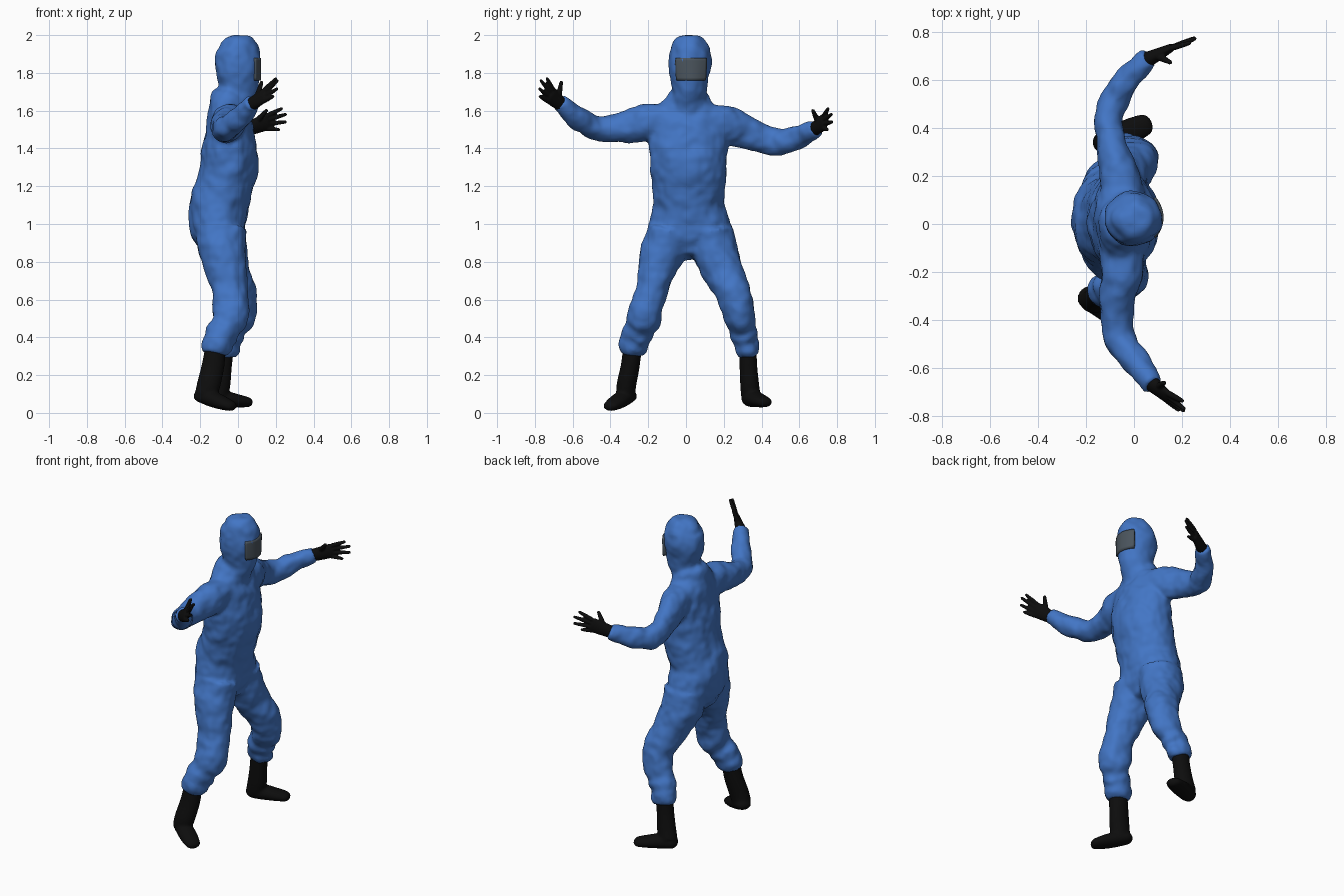
import bpy, bmesh, math
from mathutils import Vector


def material(name, rgb):
    m = bpy.data.materials.new(name)
    m.diffuse_color = (*rgb, 1)
    return m


BLUE = material("blue_fabric", (0.055, 0.18, 0.56))
BLACK = material("black_rubber", (0.004, 0.004, 0.004))
GLASS = material("dark_visor", (0.07, 0.09, 0.11))


def spline(p0, p1, p2, p3, t):
    return [0.5 * (2 * b + (c - a) * t + (2 * a - 5 * b + 4 * c - d) * t * t
                   + (3 * b - a - 3 * c + d) * t ** 3) for a, b, c, d in zip(p0, p1, p2, p3)]


def tube(bm, pts, ref=(1, 0, 0), rounded=False, seg=28, sub=5):
    """Smooth closed tube; points are x, y, z, radius along ref, radius across."""
    ext = [pts[0]] + list(pts) + [pts[-1]]
    path = [spline(*ext[i:i + 4], k / sub) for i in range(len(pts) - 1) for k in range(sub)]
    path.append(list(pts[-1]))
    centres = [Vector(p[:3]) for p in path]
    n = len(path)
    rings = []
    for i, p in enumerate(path):
        t = (centres[min(i + 1, n - 1)] - centres[max(i - 1, 0)]).normalized()
        rings.append((centres[i], t, p[3], p[4]))
    if rounded:
        for end in (0, -1):
            c, t, a, b = rings[end]
            for ang in (0.6, 1.1, 1.45):
                s = min(a, b) * math.sin(ang) * (1 if end else -1)
                r = (c + t * s, t, a * math.cos(ang), b * math.cos(ang))
                rings.append(r) if end else rings.insert(0, r)
    loops = []
    for c, t, a, b in rings:
        u = Vector(ref)
        u = (u - t * u.dot(t)).normalized()
        v = t.cross(u)
        loops.append([bm.verts.new(c + u * a * math.cos(2 * math.pi * k / seg)
                                   + v * b * math.sin(2 * math.pi * k / seg)) for k in range(seg)])
    for l0, l1 in zip(loops, loops[1:]):
        for k in range(seg):
            j = (k + 1) % seg
            bm.faces.new((l0[k], l0[j], l1[j], l1[k]))
    bm.faces.new(loops[0][::-1])
    bm.faces.new(loops[-1])


def finish(bm, name, mat, voxel=None, smooth=0):
    bmesh.ops.recalc_face_normals(bm, faces=bm.faces)
    me = bpy.data.meshes.new(name)
    bm.to_mesh(me)
    bm.free()
    me.materials.append(mat)
    for p in me.polygons:
        p.use_smooth = True
    ob = bpy.data.objects.new(name, me)
    bpy.context.collection.objects.link(ob)
    if voxel:
        r = ob.modifiers.new("fuse", 'REMESH')
        r.mode, r.voxel_size, r.use_smooth_shade = 'VOXEL', voxel, True
        s = ob.modifiers.new("soften", 'SMOOTH')
        s.factor, s.iterations = 0.5, smooth
    return ob


# --- coverall: torso, hood, legs and sleeves fused together
bm = bmesh.new()
tube(bm, [(-.07, .03, .83, .07, .05), (-.09, .02, .91, .13, .2), (-.105, .02, 1.0, .152, .215),
          (-.1, .012, 1.1, .156, .19), (-.072, .017, 1.2, .152, .195), (-.048, .014, 1.3, .153, .203),
          (-.045, .01, 1.4, .146, .21), (-.045, .01, 1.5, .128, .21), (-.05, .01, 1.58, .106, .19),
          (-.045, .01, 1.63, .095, .15), (-.035, .012, 1.67, .09, .105), (-.02, .014, 1.71, .07, .08)])
# hood
tube(bm, [(-.03, .012, 1.58, .09, .085), (-.022, .014, 1.66, .1, .093), (-.005, .018, 1.70, .1, .09),
          (.002, .02, 1.75, .109, .1), (-.001, .02, 1.82, .119, .11), (-.003, .02, 1.88, .121, .111),
          (-.01, .02, 1.94, .106, .096), (-.025, .02, 1.98, .07, .065), (-.03, .02, 2.002, .022, .022)])
# hood collar fold
tube(bm, [(-.045, .012, 1.61, .09, .12), (-.042, .012, 1.66, .1, .118), (-.036, .012, 1.69, .09, .1)])
# trouser legs with gathered shins and cuffs
tube(bm, [(-.09, -.085, .97, .135, .12), (-.088, -.11, .88, .128, .122), (-.07, -.142, .79, .112, .11),
          (-.045, -.18, .66, .096, .087), (-.035, -.21, .56, .098, .088), (-.043, -.228, .5, .097, .094),
          (-.065, -.245, .455, .08, .078), (-.085, -.258, .42, .088, .084), (-.1, -.268, .385, .077, .074),
          (-.11, -.277, .36, .083, .077), (-.118, -.283, .335, .08, .072), (-.123, -.287, .31, .066, .06)])
tube(bm, [(-.09, .13, .97, .135, .12), (-.085, .145, .88, .128, .124), (-.058, .18, .79, .115, .116),
          (-.01, .24, .66, .1, .095), (.01, .268, .58, .094, .09), (-.005, .288, .5, .09, .083),
          (-.035, .3, .45, .078, .069), (-.05, .308, .415, .086, .073), (-.06, .315, .38, .073, .062),
          (-.067, .322, .355, .078, .066), (-.072, .327, .33, .077, .064), (-.077, .33, .3, .062, .052)])
# sleeves
tube(bm, [(-.045, -.08, 1.54, .09, .09), (-.05, -.2, 1.535, .09, .1), (-.068, -.32, 1.515, .075, .083),
          (-.07, -.43, 1.503, .066, .068), (-.042, -.51, 1.52, .062, .064), (.02, -.59, 1.575, .056, .058),
          (.068, -.655, 1.628, .044, .048), (.08, -.672, 1.642, .042, .045)])
tube(bm, [(-.045, .1, 1.54, .09, .09), (-.06, .2, 1.53, .085, .1), (-.09, .31, 1.488, .066, .09),
          (-.107, .42, 1.445, .058, .077), (-.085, .5, 1.435, .06, .072), (-.03, .6, 1.462, .056, .06),
          (.045, .675, 1.5, .044, .047), (.06, .69, 1.507, .041, .045)])
suit = finish(bm, "coverall", BLUE, 0.011, 5)
# fabric wrinkles
tex = bpy.data.textures.new("wrinkles", 'CLOUDS')
tex.noise_scale, tex.noise_depth = 0.09, 1
d = suit.modifiers.new("wrinkles", 'DISPLACE')
d.texture, d.strength, d.mid_level, d.texture_coords = tex, 0.022, 0.5, 'GLOBAL'

# --- visor: curved panel on the hood
bm = bmesh.new()
cols = []
for i in range(17):
    f = i / 8 - 1
    cols.append([bm.verts.new((.123 - .032 * f * f, .027 + w * f, z))
                 for z, w in ((1.76, .077), (1.775, .081), (1.865, .085), (1.88, .081))])
for c0, c1 in zip(cols, cols[1:]):
    for k in range(3):
        bm.faces.new((c0[k], c1[k], c1[k + 1], c0[k + 1]))
visor = finish(bm, "visor", GLASS)
m = visor.modifiers.new("thickness", 'SOLIDIFY')
m.thickness, m.offset = 0.025, -1

# --- boots: shaft plus foot
boots = {
    "right_boot": ([(-.118, -.283, .35, .055, .05), (-.132, -.295, .25, .06, .05),
                    (-.155, -.315, .15, .062, .052), (-.172, -.32, .09, .058, .05)],
                   [(-.2, -.3, .088, .046, .032), (-.15, -.33, .078, .052, .042),
                    (-.09, -.367, .056, .053, .038), (-.04, -.398, .037, .045, .028)], (.54, .84, 0)),
    "left_boot": ([(-.075, .327, .35, .055, .047), (-.085, .33, .25, .053, .047),
                   (-.098, .337, .15, .058, .05), (-.112, .343, .09, .058, .052)],
                  [(-.13, .338, .075, .047, .042), (-.08, .357, .075, .052, .045),
                   (-.01, .388, .065, .054, .036), (.048, .414, .057, .046, .028)], (-.4, .92, 0)),
}
for name, (shaft, foot, side) in boots.items():
    bm = bmesh.new()
    tube(bm, shaft)
    tube(bm, foot, side, True)
    finish(bm, name, BLACK, 0.008, 6)

# --- gloves: wrist, knuckle centre, thumb tip, finger tips from index to little
gloves = {
    "right_glove": ((.07, -.66, 1.632), (.14, -.718, 1.682), (.125, -.66, 1.75),
                    [(.2, -.735, 1.768), (.207, -.767, 1.758), (.205, -.775, 1.715), (.185, -.772, 1.675)]),
    "left_glove": ((.05, .68, 1.502), (.15, .73, 1.54), (.15, .672, 1.6),
                   [(.23, .752, 1.61), (.252, .77, 1.58), (.25, .772, 1.54), (.215, .748, 1.5)]),
}
for name, (wrist, knuckle, thumb, tips) in gloves.items():
    bm = bmesh.new()
    w, k = Vector(wrist), Vector(knuckle)
    across = (Vector(tips[0]) - Vector(tips[3])).normalized()
    mid = w.lerp(k, 0.55)
    tube(bm, [(*w, .036, .034), (*mid, .042, .025), (*k, .045, .018)], across, True)
    for i, tip in enumerate(tips):
        base = k + across * (1.5 - i) * 0.023
        tube(bm, [(*base, .013, .013), (*base.lerp(Vector(tip), .5), .012, .012), (*tip, .009, .009)],
             across, True, 12, 3)
    root = w.lerp(k, .4) + across * .02
    tube(bm, [(*root, .017, .017), (*root.lerp(Vector(thumb), .5), .014, .014), (*thumb, .01, .01)],
         (1, .3, 0), True, 12, 3)
    finish(bm, name, BLACK, 0.005, 2)
